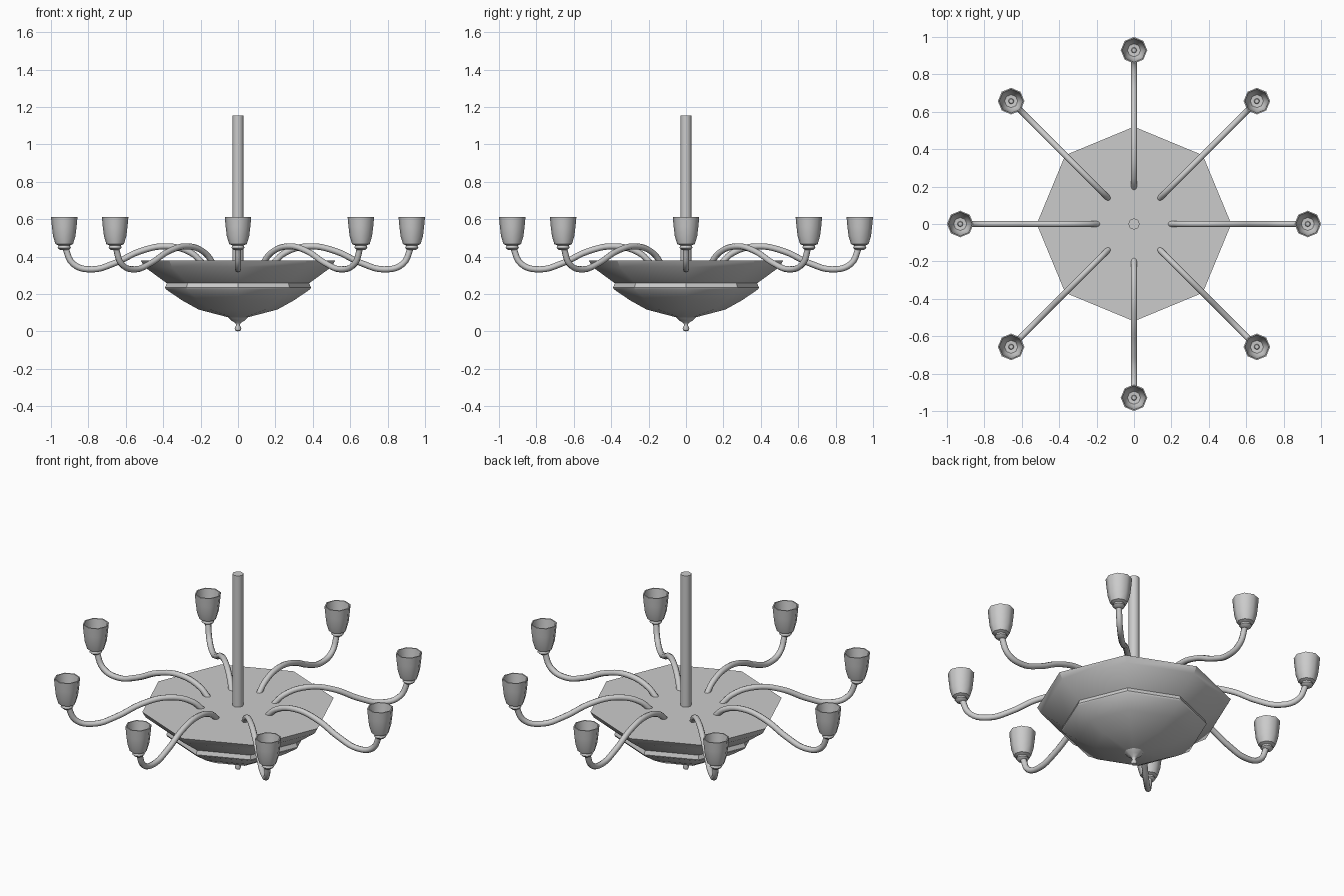
import bpy, bmesh, math
from mathutils import Matrix, Vector

cube = bpy.data.objects.get("Cube")
if cube:
    bpy.data.objects.remove(cube, do_unlink=True)

SIDES = 8
ARMS = 8

# Single grey metal
metal = bpy.data.materials.new("grey_metal")
metal.use_nodes = True
grey = (0.6, 0.6, 0.6, 1)
metal.diffuse_color = grey
metal.node_tree.nodes["Principled BSDF"].inputs["Base Color"].default_value = grey


def finish(obj, angle):
    bpy.ops.object.select_all(action='DESELECT')
    obj.select_set(True)
    bpy.context.view_layer.objects.active = obj
    bpy.ops.object.shade_smooth_by_angle(angle=math.radians(angle))


def lathe(name, profile, angle=30):
    """Turn an (r, z) profile, listed from bottom to top, into an octagonal solid."""
    bm = bmesh.new()
    rings = []
    for r, z in profile:
        if r == 0:
            rings.append([bm.verts.new((0, 0, z))] * SIDES)
        else:
            rings.append([bm.verts.new((r * math.cos(math.tau * i / SIDES),
                                        r * math.sin(math.tau * i / SIDES), z))
                          for i in range(SIDES)])
    for low, high in zip(rings, rings[1:]):
        for i in range(SIDES):
            j = (i + 1) % SIDES
            corners = list(dict.fromkeys((low[i], low[j], high[j], high[i])))
            bm.faces.new(corners)
    mesh = bpy.data.meshes.new(name)
    bm.to_mesh(mesh)
    bm.free()
    mesh.materials.append(metal)
    obj = bpy.data.objects.new(name, mesh)
    bpy.context.collection.objects.link(obj)
    finish(obj, angle)
    return obj


# Central body: rod, two stepped bowls and finial
lathe("rod", [(0, 0.36), (0.03, 0.36), (0.03, 1.155), (0, 1.155)], 50)
lathe("upper_bowl", [(0, 0.25), (0.37, 0.25), (0.5, 0.345), (0.52, 0.38), (0, 0.38)])
lathe("lower_bowl", [(0, 0.07), (0.05, 0.075), (0.21, 0.117), (0.3, 0.167),
                     (0.385, 0.225), (0.39, 0.235), (0.38, 0.26), (0, 0.26)])
lathe("finial", [(0, 0), (0.013, 0.004), (0.018, 0.018), (0.01, 0.032), (0.014, 0.045),
                 (0.035, 0.058), (0.053, 0.075), (0, 0.09)], 50)

# Arm path in the (r, z) plane
ARM_PATH = [(0.185, 0.36), (0.25, 0.42), (0.38, 0.455), (0.52, 0.43),
            (0.66, 0.365), (0.78, 0.332), (0.88, 0.36), (0.925, 0.45)]

# Collar, outer wall, rim, then the inner wall down to a small lamp holder
CUP_PROFILE = [(0, 0.435), (0.022, 0.435), (0.035, 0.447), (0.03, 0.46), (0.047, 0.467),
               (0.06, 0.51), (0.066, 0.56), (0.071, 0.613), (0.064, 0.613),
               (0.058, 0.56), (0.05, 0.505), (0.035, 0.48), (0.015, 0.478),
               (0.012, 0.49), (0, 0.49)]


def arm(name):
    curve = bpy.data.curves.new(name, 'CURVE')
    curve.dimensions = '3D'
    curve.bevel_depth = 0.0165
    curve.bevel_resolution = 2
    curve.use_fill_caps = True
    curve.resolution_u = 5
    spline = curve.splines.new('BEZIER')
    spline.bezier_points.add(len(ARM_PATH) - 1)
    for point, (r, z) in zip(spline.bezier_points, ARM_PATH):
        point.co = (r, 0, z)
        point.handle_left_type = point.handle_right_type = 'AUTO'
    curve.materials.append(metal)
    source = bpy.data.objects.new(name, curve)
    bpy.context.collection.objects.link(source)
    bpy.context.view_layer.update()
    mesh = bpy.data.meshes.new_from_object(
        source.evaluated_get(bpy.context.evaluated_depsgraph_get()))
    bpy.data.objects.remove(source, do_unlink=True)
    obj = bpy.data.objects.new(name, mesh)
    bpy.context.collection.objects.link(obj)
    finish(obj, 60)
    return obj


# First arm and cup, then copies turned about the rod
first_arm = arm("arm_1")
first_cup = lathe("cup_1", CUP_PROFILE, 50)
cup_offset = Matrix.Translation(Vector((0.929, 0, 0)))
for k in range(ARMS):
    turn = Matrix.Rotation(math.tau * k / ARMS, 4, 'Z')
    for first, base in ((first_arm, Matrix()), (first_cup, cup_offset)):
        obj = first
        if k:
            obj = first.copy()
            obj.name = first.name.replace("1", str(k + 1))
            bpy.context.collection.objects.link(obj)
        obj.matrix_world = turn @ base
